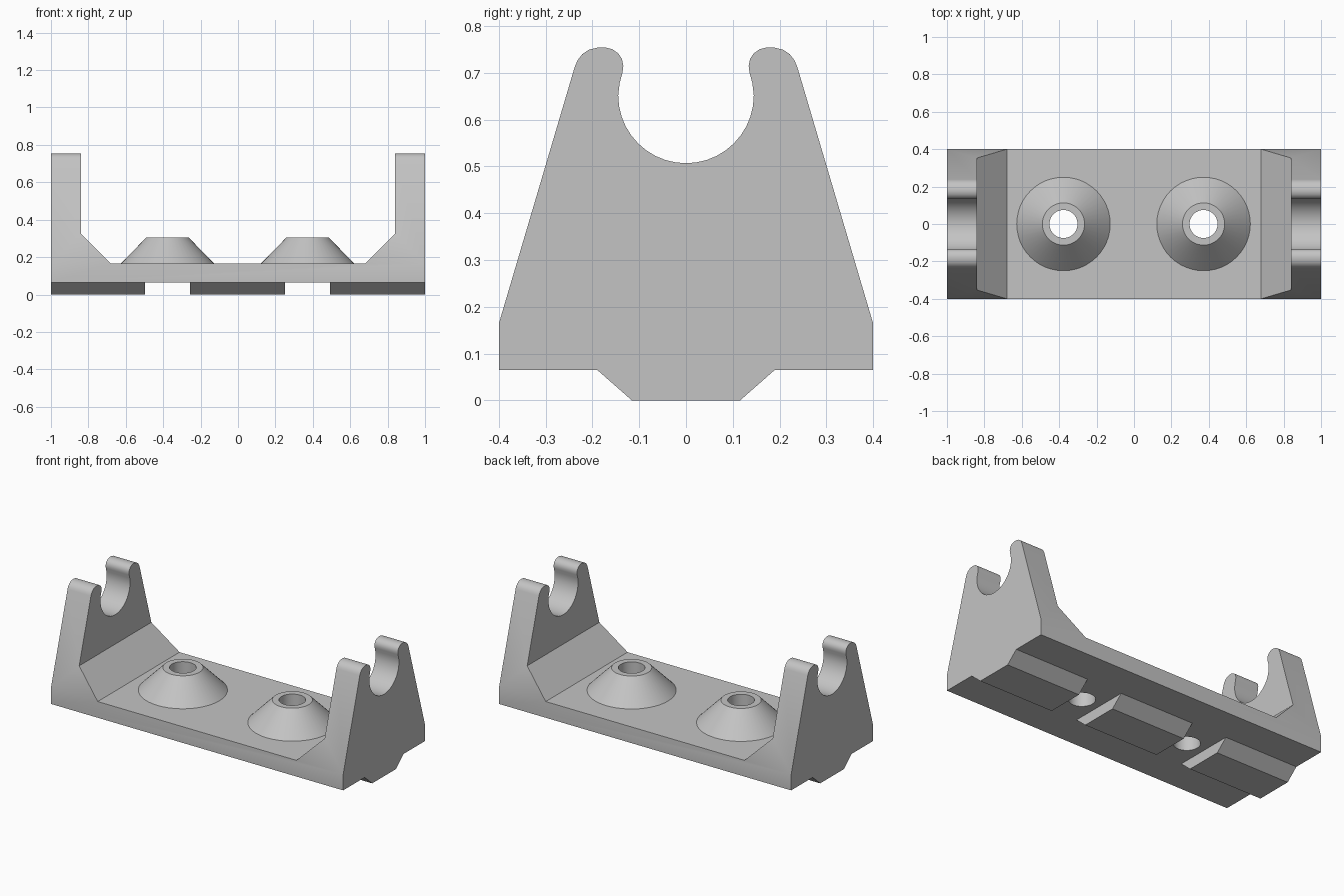
import bpy, bmesh, math

if "Cube" in bpy.data.objects:
    bpy.data.objects.remove(bpy.data.objects["Cube"], do_unlink=True)

HOLES = (-0.377, 0.372)     # x of the two screw holes
HOLE_R, SEGS = 0.075, 48
DECK, UNDER = 0.165, 0.065  # top and bottom of the base plate

# One grey material
grey = bpy.data.materials.new("light grey plastic")
grey.use_nodes = True
colour = (0.55, 0.55, 0.55, 1)
grey.diffuse_color = colour
grey.node_tree.nodes["Principled BSDF"].inputs["Base Color"].default_value = colour


def make(name, bm):
    bmesh.ops.recalc_face_normals(bm, faces=bm.faces)
    mesh = bpy.data.meshes.new(name)
    bm.to_mesh(mesh)
    bm.free()
    mesh.materials.append(grey)
    obj = bpy.data.objects.new(name, mesh)
    bpy.context.collection.objects.link(obj)
    return obj


def prism(name, points, start, end, axis):
    """Extrude a closed profile along x (points are y, z) or y (points are x, z)."""
    bm = bmesh.new()
    verts = [bm.verts.new((start, a, b) if axis == "x" else (a, start, b)) for a, b in points]
    face = bm.faces.new(verts)
    out = bmesh.ops.extrude_face_region(bm, geom=[face])["geom"]
    step = (end - start, 0, 0) if axis == "x" else (0, end - start, 0)
    bmesh.ops.translate(bm, vec=step, verts=[v for v in out if isinstance(v, bmesh.types.BMVert)])
    return make(name, bm)


def lathe(name, profile, x, closed=False):
    """Spin a (radius, z) profile round a vertical axis at x."""
    bm = bmesh.new()
    rings = []
    for r, z in profile:
        rings.append([bm.verts.new((x + r * math.cos(t), r * math.sin(t), z))
                      for t in (math.tau * i / SEGS for i in range(SEGS))])
    for low, high in zip(rings, rings[1:]):
        for i in range(SEGS):
            j = (i + 1) % SEGS
            bm.faces.new((low[i], low[j], high[j], high[i]))
    if closed:
        bm.faces.new(rings[0])
        bm.faces.new(rings[-1])
    return make(name, bm)


def cut(obj, cutter):
    mod = obj.modifiers.new("cut", "BOOLEAN")
    mod.operation, mod.solver, mod.object = "DIFFERENCE", "EXACT", cutter
    bpy.context.view_layer.update()
    bpy.context.view_layer.objects.active = obj
    bpy.ops.object.modifier_apply(modifier=mod.name)
    bpy.data.objects.remove(cutter, do_unlink=True)


# Cradle outline: tapered side, rounded horn, round notch
half = [(0.4, UNDER), (0.4, DECK), (0.238, 0.713), (0.232, 0.727), (0.222, 0.74),
        (0.207, 0.75), (0.19, 0.754), (0.175, 0.755), (0.158, 0.751), (0.145, 0.742),
        (0.137, 0.73), (0.134, 0.715), (0.136, 0.7), (0.142, 0.678)]
NOTCH_R, NOTCH_Z = 0.145, 0.652
half += [(NOTCH_R * math.cos(a), NOTCH_Z - NOTCH_R * math.sin(a))
         for a in (math.radians(d) for d in range(0, 90, 9))]
outline = half + [(0, NOTCH_Z - NOTCH_R)] + [(-y, z) for y, z in reversed(half)]
frame = prism("base_and_cradles", outline, -1, 1, "x")

# Clear the middle, leaving end walls with sloped fillets
middle = [(0.68, DECK), (0.84, 0.325), (0.84, 1)]
middle += [(-x, z) for x, z in reversed(middle)]
cut(frame, prism("middle_cutter", middle, -0.6, 0.6, "y"))
for x in HOLES:
    cut(frame, lathe("hole_cutter", [(HOLE_R, -0.1), (HOLE_R, 0.5)], x, closed=True))
parts = [frame]

# Conical bosses around the holes
for side, x in zip(("right", "left"), HOLES):
    parts.append(lathe(side + "_boss",
                       [(0.25, DECK), (0.113, 0.305), (HOLE_R, 0.305), (HOLE_R, DECK)], x))

# Tapered locating rails underneath
rail = [(-0.19, UNDER), (-0.116, 0), (0.116, 0), (0.19, UNDER)]
for name, a, b in (("right_rail", -1, -0.497), ("middle_rail", -0.257, 0.251),
                   ("left_rail", 0.491, 1)):
    parts.append(prism(name, rail, a, b, "x"))

# Smooth the curves, keep the edges crisp
bpy.ops.object.select_all(action="DESELECT")
for obj in parts:
    obj.select_set(True)
bpy.context.view_layer.objects.active = frame
bpy.ops.object.shade_smooth_by_angle(angle=math.radians(25))
